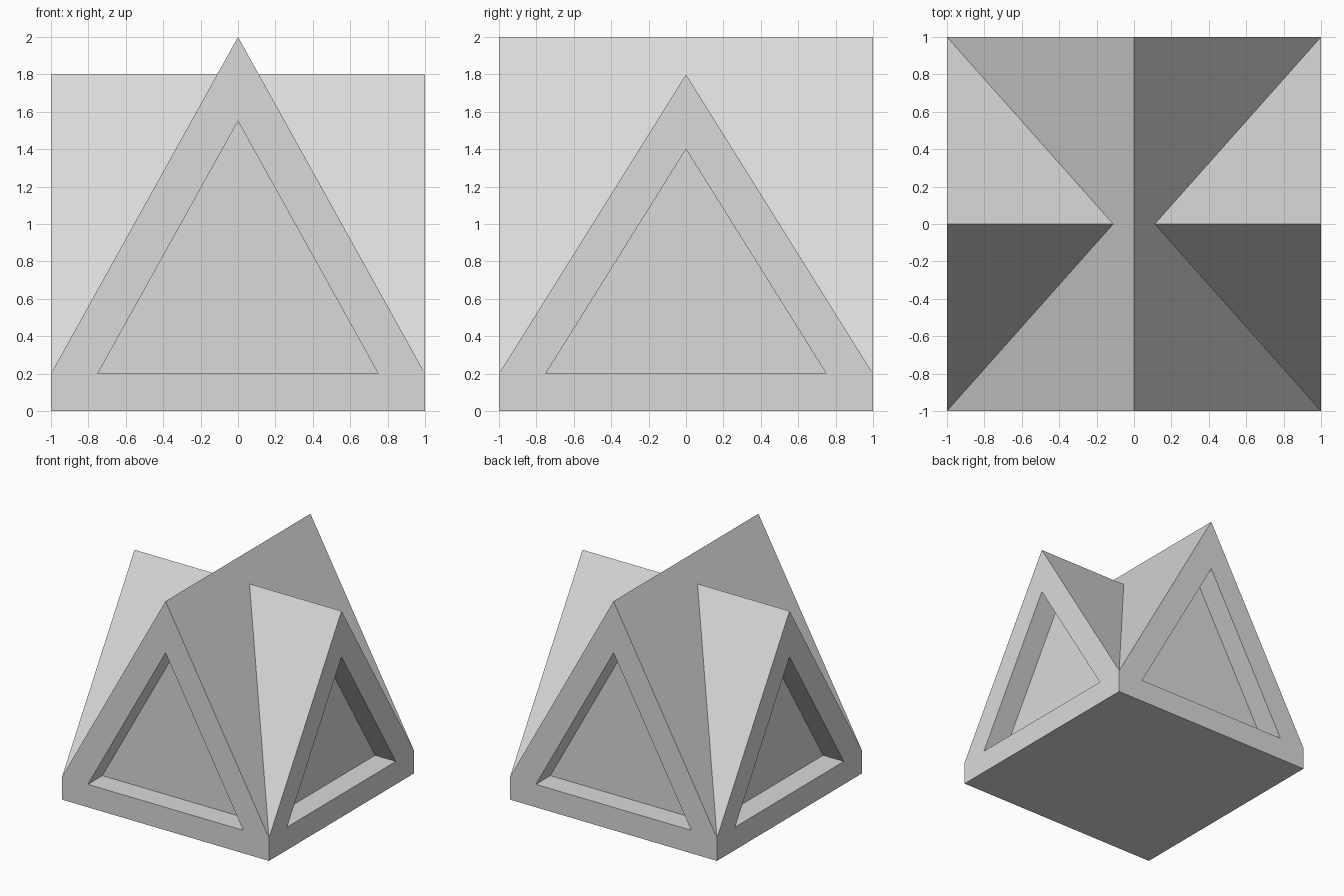
import bpy, bmesh, math
from mathutils import Matrix

if "Cube" in bpy.data.objects:
    bpy.data.objects.remove(bpy.data.objects["Cube"])

grey = bpy.data.materials.new("light_grey")
grey.diffuse_color = (0.7, 0.7, 0.7, 1)
grey.use_nodes = True
grey.node_tree.nodes["Principled BSDF"].inputs["Base Color"].default_value = grey.diffuse_color


def prism(name, profile, y0, y1, angle=0):
    """Extrude an x-z profile along y, then turn it about the vertical axis."""
    bm = bmesh.new()
    face = bm.faces.new([bm.verts.new((x, y0, z)) for x, z in profile])
    ext = bmesh.ops.extrude_face_region(bm, geom=[face])
    verts = [v for v in ext["geom"] if isinstance(v, bmesh.types.BMVert)]
    bmesh.ops.translate(bm, verts=verts, vec=(0, y1 - y0, 0))
    bmesh.ops.rotate(bm, verts=bm.verts, cent=(0, 0, 0),
                     matrix=Matrix.Rotation(math.radians(angle), 3, 'Z'))
    bmesh.ops.recalc_face_normals(bm, faces=bm.faces)
    mesh = bpy.data.meshes.new(name)
    bm.to_mesh(mesh)
    bm.free()
    mesh.materials.append(grey)
    obj = bpy.data.objects.new(name, mesh)
    bpy.context.collection.objects.link(obj)
    return obj


def boolean(target, helper, operation):
    mod = target.modifiers.new(helper.name, 'BOOLEAN')
    mod.operation = operation
    mod.solver = 'EXACT'
    mod.object = helper
    helper.hide_render = True
    helper.hide_set(True)


def gable(top):
    return [(-1, 0), (1, 0), (1, 0.2), (0, top), (-1, 0.2)]


# Two crossing gabled blocks, the front-to-back one taller
body = prism("crossed_gable_body", gable(2.0), -1, 1)
boolean(body, prism("cross_gable_helper", gable(1.8), -1, 1, 90), 'UNION')

# Triangular recess in each of the four gable ends
for side, angle, top in (("front", 0, 1.55), ("right", 90, 1.4),
                         ("back", 180, 1.55), ("left", 270, 1.4)):
    cutter = prism(side + "_recess_cutter",
                   [(-0.75, 0.2), (0.75, 0.2), (0, top)], -1.3, -0.8, angle)
    boolean(body, cutter, 'DIFFERENCE')
